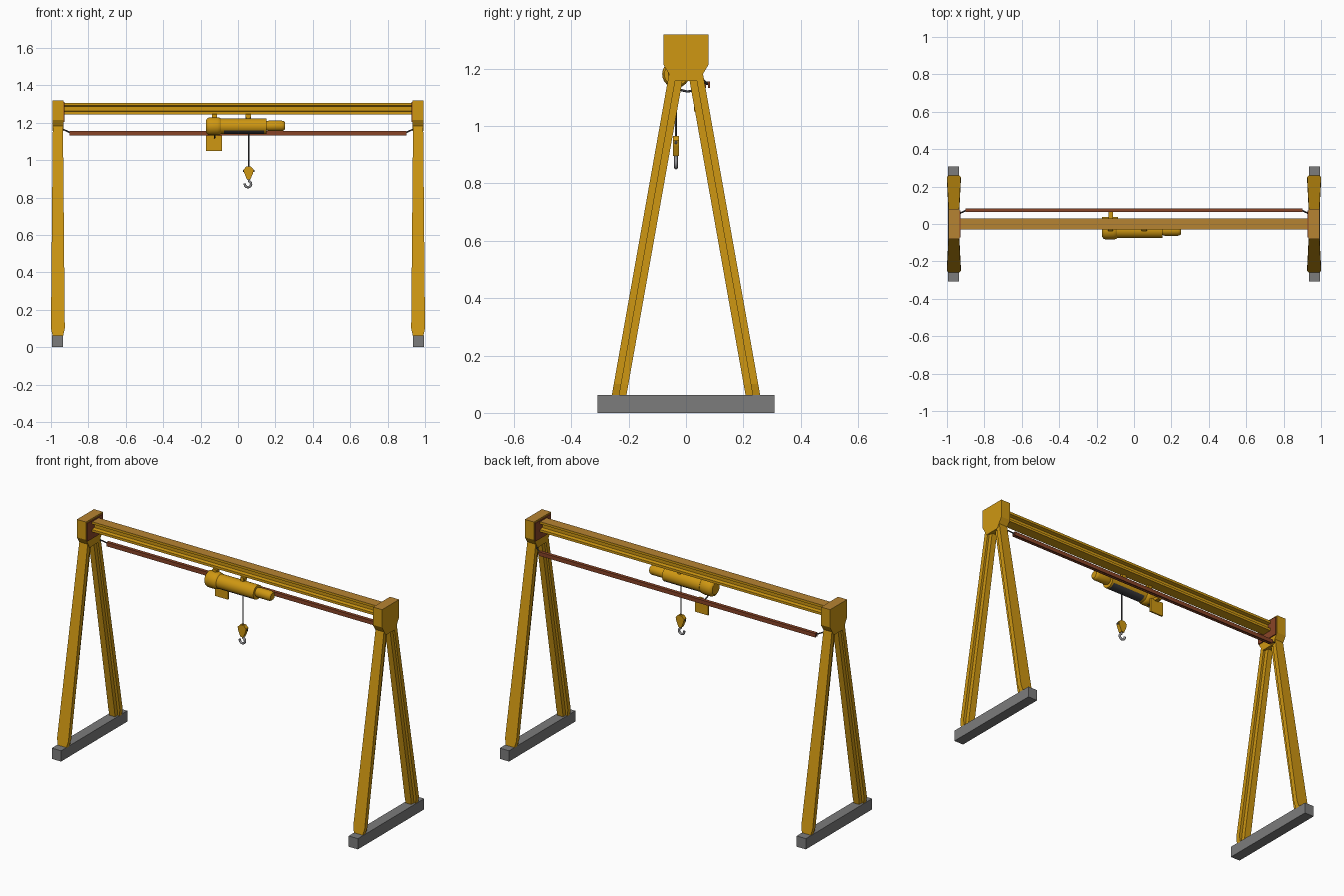
import bpy, bmesh
from math import sin, cos, pi, radians
from mathutils import Vector

old = bpy.data.objects.get("Cube")
if old:
    bpy.data.objects.remove(old, do_unlink=True)


def material(name, r, g, b):
    m = bpy.data.materials.new(name)
    m.use_nodes = True
    m.diffuse_color = (r, g, b, 1)
    m.node_tree.nodes["Principled BSDF"].inputs["Base Color"].default_value = (r, g, b, 1)
    return m


YELLOW = material("crane yellow", 0.62, 0.31, 0.006)
TAN = material("weathered top", 0.47, 0.23, 0.032)
GREY = material("foot grey", 0.2, 0.2, 0.2)
RUST = material("rail brown", 0.25, 0.058, 0.02)
DARK = material("dark steel", 0.05, 0.05, 0.055)
STEEL = material("hook steel", 0.3, 0.3, 0.31)


def loft(name, rings, mat, smooth=False):
    """Skin a row of equal-length rings and cap both ends."""
    bm = bmesh.new()
    rows = [[bm.verts.new(p) for p in ring] for ring in rings]
    n = len(rows[0])
    for a, b in zip(rows, rows[1:]):
        for i in range(n):
            j = (i + 1) % n
            bm.faces.new((a[i], a[j], b[j], b[i]))
    bm.faces.new(rows[0])
    bm.faces.new(rows[-1])
    bmesh.ops.recalc_face_normals(bm, faces=bm.faces)
    me = bpy.data.meshes.new(name)
    bm.to_mesh(me)
    bm.free()
    ob = bpy.data.objects.new(name, me)
    bpy.context.collection.objects.link(ob)
    me.materials.append(mat)
    if smooth:
        bpy.ops.object.select_all(action='DESELECT')
        ob.select_set(True)
        bpy.context.view_layer.objects.active = ob
        bpy.ops.object.shade_smooth_by_angle(angle=radians(35))
    return ob


def prism(name, outline, x0, x1, mat):
    """Extrude a (y, z) outline along x."""
    return loft(name, [[(x, y, z) for y, z in outline] for x in (x0, x1)], mat)


def box(name, x0, x1, y0, y1, z0, z1, mat):
    return prism(name, [(y0, z0), (y1, z0), (y1, z1), (y0, z1)], x0, x1, mat)


def lathe(name, profile, y, z, mat, sides=24):
    """Turn (x, radius) pairs about an axis along x."""
    angles = [2 * pi * i / sides for i in range(sides)]
    return loft(name, [[(x, y + r * cos(a), z + r * sin(a)) for a in angles]
                       for x, r in profile], mat, True)


def tube(name, points, radius, mat):
    cu = bpy.data.curves.new(name, 'CURVE')
    cu.dimensions = '3D'
    cu.bevel_depth = radius
    cu.bevel_resolution = 2
    cu.use_fill_caps = True
    sp = cu.splines.new('POLY')
    sp.points.add(len(points) - 1)
    for p, co in zip(sp.points, points):
        p.co = (*co, 1)
    ob = bpy.data.objects.new(name, cu)
    bpy.context.collection.objects.link(ob)
    cu.materials.append(mat)
    return ob


def paint(ob, mat, rule):
    ob.data.materials.append(mat)
    for f in ob.data.polygons:
        if rule(f):
            f.material_index = 1


def top_face(f):
    return f.normal.z > 0.9 and f.center.z > 1.3


# Main beam with an I section
half = [(0.03, 1.245), (0.03, 1.259), (0.01, 1.263), (0.01, 1.287), (0.03, 1.291), (0.03, 1.305)]
beam = prism("main_beam", half + [(-y, z) for y, z in reversed(half)], -0.935, 0.935, YELLOW)
paint(beam, TAN, top_face)


# Legs: wide outer plate with a narrower rib inside
def leg_part(name, sx, sy, widths, d0, d1):
    rings = []
    for z, w in widths:
        y0, y1 = (sy * (0.258 - d - 0.178 * (z - 0.065)) for d in (d0, d1))
        c = sx * 0.963
        rings.append([(c - w, y0, z), (c + w, y0, z), (c + w, y1, z), (c - w, y1, z)])
    loft(name, rings, YELLOW)


for sx, side in ((1, "left"), (-1, "right")):
    box(f"{side}_foot", sx * 0.935, sx * 0.995, -0.308, 0.308, 0, 0.063, GREY)
    for sy, end in ((-1, "front"), (1, "back")):
        leg_part(f"{side}_{end}_leg", sx, sy,
                 [(0.06, 0.028), (0.1, 0.037), (1.2, 0.027)], 0, 0.026)
        leg_part(f"{side}_{end}_leg_rib", sx, sy,
                 [(0.06, 0.018), (0.1, 0.02), (1.2, 0.016)], 0.025, 0.051)
    # Head bracket joining the legs and the beam
    head = prism(f"{side}_head", [(-0.079, 1.32), (-0.079, 1.215), (-0.045, 1.157),
                                  (0.045, 1.157), (0.079, 1.215), (0.079, 1.32)],
                 sx * 0.933, sx * 0.992, YELLOW)
    paint(head, TAN, top_face)
    box(f"{side}_head_inner_plate", sx * 0.927, sx * 0.934, -0.072, 0.072, 1.205, 1.312, RUST)
    # Bracket holding the power rail
    tube(f"{side}_rail_bracket", [(sx * 0.94, 0.05, 1.165), (sx * 0.925, 0.06, 1.16),
                                  (sx * 0.895, 0.074, 1.146)], 0.004, DARK)

# Power rail, open along its underside
prism("power_rail", [(0.063, 1.133), (0.063, 1.156), (0.083, 1.156), (0.083, 1.133),
                     (0.077, 1.133), (0.077, 1.15), (0.069, 1.15), (0.069, 1.133)],
      -0.9, 0.9, RUST)

# Hoist: gear housing, drum cover with open underside, motor
HY, HZ = -0.035, 1.181
lathe("gear_housing", [(-0.17, 0.034), (-0.163, 0.044), (-0.152, 0.048), (-0.11, 0.048),
                       (-0.095, 0.045), (-0.088, 0.038)], HY, HZ, YELLOW)
drum = lathe("drum_cover", [(-0.09, 0.041), (-0.075, 0.041), (0.14, 0.041), (0.152, 0.041)],
             HY, HZ, YELLOW, 32)
paint(drum, DARK, lambda f: f.normal.z < -0.5 and -0.07 < f.center.x < 0.139)
lathe("hoist_motor", [(0.15, 0.024), (0.165, 0.028), (0.235, 0.028), (0.245, 0.025),
                      (0.25, 0.02)], HY, HZ + 0.002, YELLOW)

# Trolleys that hang the hoist on the lower flange
for i, x in enumerate((-0.125, 0.055)):
    box(f"trolley_hanger_{i}", x - 0.01, x + 0.01, -0.04, -0.012, 1.2, 1.243, YELLOW)
    lathe(f"trolley_wheel_{i}", [(x - 0.014, 0.012), (x + 0.014, 0.012)], -0.026, 1.235, YELLOW, 12)

# Control panel, arm and cable to the power rail
box("control_panel", -0.17, -0.086, 0.028, 0.037, 1.05, 1.132, YELLOW)
box("collector_arm", -0.136, -0.112, 0.03, 0.067, 1.125, 1.143, YELLOW)
tube("panel_cable", [(-0.125, -0.035, 1.14), (-0.125, -0.02, 1.126), (-0.125, 0.005, 1.12),
                     (-0.125, 0.03, 1.125)], 0.004, DARK)

# Rope, hook block and hook
HX = 0.057
tube("hoist_rope", [(HX, HY, 1.16), (HX, HY, 0.95)], 0.0035, DARK)
rings = []
for y in (HY - 0.011, HY + 0.011):
    outline = [(-0.012, 0.966), (-0.027, 0.95), (-0.024, 0.932), (-0.009, 0.896)]
    outline += [(-x, z) for x, z in reversed(outline)]
    rings.append([(HX + x, y, z) for x, z in outline])
loft("hook_block", rings, YELLOW)
lathe("block_sheave_pin", [(HX - 0.03, 0.006), (HX + 0.03, 0.006)], HY, 0.942, DARK, 12)
arc = [(HX - 0.004 + 0.017 * cos(a), HY, 0.872 + 0.017 * sin(a))
       for a in (radians(70 - 24 * k) for k in range(12))]
tube("hook", [(HX, HY, 0.905)] + arc, 0.0065, STEEL)
